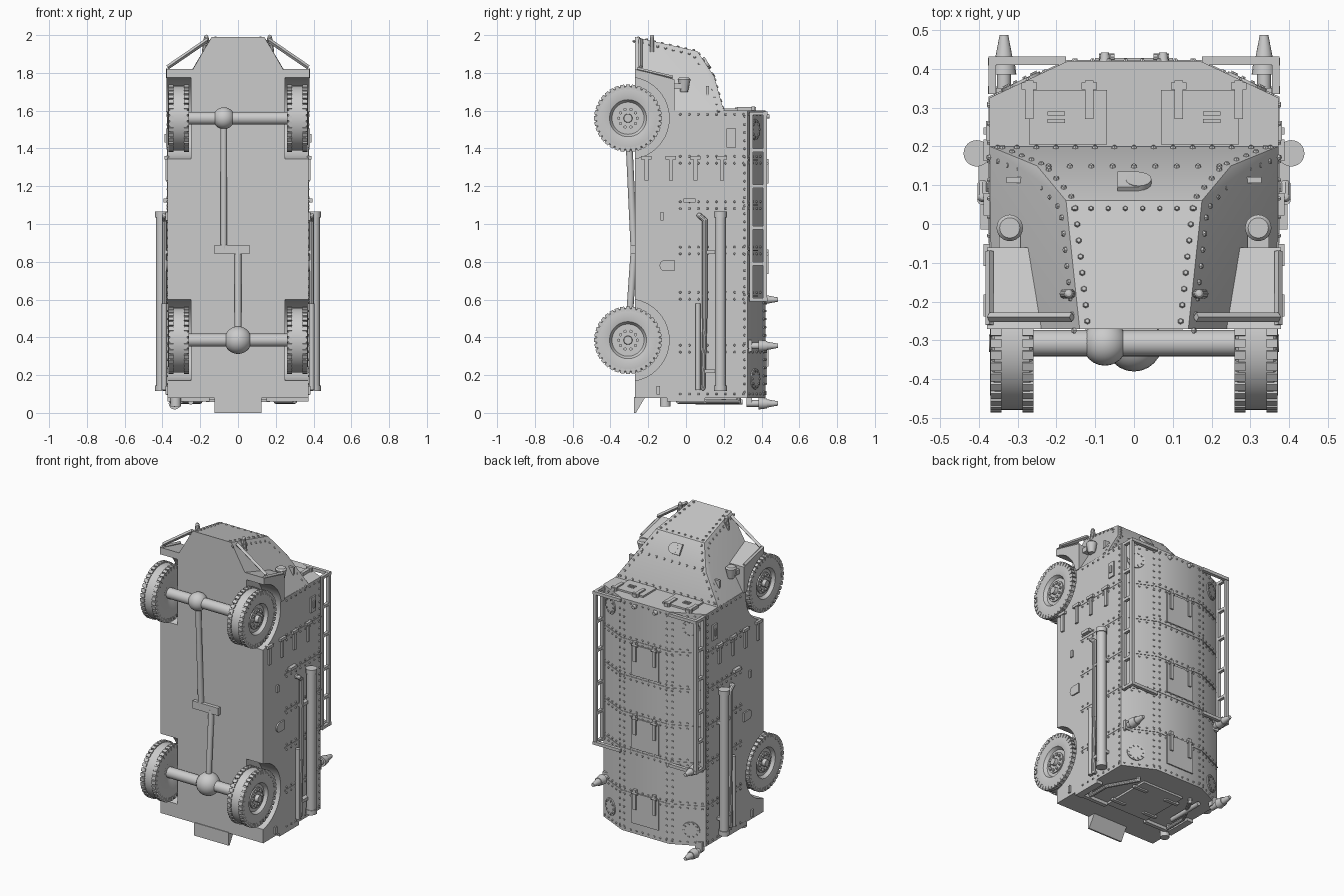
import bpy, bmesh, math
from mathutils import Vector, Matrix

if "Cube" in bpy.data.objects:
    bpy.data.objects.remove(bpy.data.objects["Cube"])

paint = bpy.data.materials.new("grey_paint")
paint.use_nodes = True
GREY = (0.6, 0.6, 0.6, 1)
paint.diffuse_color = GREY
paint.node_tree.nodes["Principled BSDF"].inputs["Base Color"].default_value = GREY
parts = []
SIDES = (-1, 1)


def finish(name, bm):
    bmesh.ops.recalc_face_normals(bm, faces=bm.faces)
    me = bpy.data.meshes.new(name)
    bm.to_mesh(me)
    bm.free()
    me.materials.append(paint)
    ob = bpy.data.objects.new(name, me)
    bpy.context.collection.objects.link(ob)
    parts.append(ob)
    return ob


def box(bm, x, y, z, sx, sy, sz, rot=None):
    m = Matrix.Translation((x, y, z)) @ (rot or Matrix()) @ Matrix.Diagonal((sx, sy, sz, 1))
    bmesh.ops.create_cube(bm, size=1, matrix=m)


def rod(bm, a, b, r, r2=None, seg=16):
    a, b = Vector(a), Vector(b)
    d = b - a
    m = Matrix.Translation((a + b) / 2) @ d.to_track_quat('Z', 'Y').to_matrix().to_4x4()
    bmesh.ops.create_cone(bm, cap_ends=True, segments=seg, radius1=r,
                          radius2=r if r2 is None else r2, depth=d.length, matrix=m)


def pipe(bm, pts, r, seg=10):
    for a, b in zip(pts, pts[1:]):
        rod(bm, a, b, r, seg=seg)
    for p in pts[1:-1]:
        bmesh.ops.create_uvsphere(bm, u_segments=seg, v_segments=6, radius=r, matrix=Matrix.Translation(p))


def prism(bm, pts, axis, lo, hi):
    # extrude a 2D outline along x (outline is y,z) or along z (outline is x,y)
    put = (lambda p, t: (t, p[0], p[1])) if axis == 'x' else (lambda p, t: (p[0], p[1], t))
    f = bm.faces.new([bm.verts.new(put(p, lo)) for p in pts])
    geo = bmesh.ops.extrude_face_region(bm, geom=[f])["geom"]
    vs = [v for v in geo if isinstance(v, bmesh.types.BMVert)]
    bmesh.ops.translate(bm, vec=(hi - lo, 0, 0) if axis == 'x' else (0, 0, hi - lo), verts=vs)


def rivets(bm, a, b, normal, step=0.042, r=0.0075, inset=0.02):
    a, b, n = Vector(a), Vector(b), Vector(normal).normalized()
    d = b - a
    count = max(2, int((d.length - 2 * inset) / step) + 1)
    for i in range(count):
        p = a + d.normalized() * (inset + (d.length - 2 * inset) * i / (count - 1))
        rod(bm, p - n * 0.002, p + n * 0.006, r, r * 0.6, 6)


# body shell, nose and front fenders
HW, ROOF, SHOULDER, RX = 0.372, 0.42, 0.325, 0.17
section = [(-HW, -0.27), (HW, -0.27), (HW, SHOULDER), (RX, ROOF), (-RX, ROOF), (-HW, SHOULDER)]
bm = bmesh.new()
prism(bm, section, 'z', 0.08, 1.6)
hull = finish("hull", bm)

bm = bmesh.new()
nose_edge = [(0.14, -0.27, 1.99), (0.175, 0.06, 1.915), (0.25, 0.15, 1.78),
             (HW, 0.2, 1.6), (HW, -0.27, 1.59)]
for s in SIDES:
    for x, y, z in nose_edge:
        bm.verts.new((s * x, y, z))
bmesh.ops.convex_hull(bm, input=bm.verts)
bmesh.ops.dissolve_limit(bm, angle_limit=0.02, verts=bm.verts, edges=bm.edges)
nose = finish("nose", bm)

bm = bmesh.new()
for s in SIDES:
    prism(bm, [(-0.27, 1.82), (-0.06, 1.765), (-0.06, 1.595), (-0.27, 1.595)], 'x',
          *sorted((s * 0.24, s * 0.378)))
fenders = finish("front_fenders", bm)

# wheel arches cut into the body
AXLES = (0.385, 1.56)
AY = -0.307
bm = bmesh.new()
for z in AXLES:
    for s in SIDES:
        rod(bm, (s * 0.25, AY, z), (s * 0.5, AY, z), 0.218, seg=40)
arch = finish("arch_cutter", bm)
parts.remove(arch)
arch.hide_render = True
for ob in (hull, nose, fenders):
    mod = ob.modifiers.new("arches", 'BOOLEAN')
    mod.object, mod.operation, mod.solver = arch, 'DIFFERENCE', 'EXACT'
    bpy.context.view_layer.objects.active = ob
    bpy.ops.object.modifier_apply(modifier=mod.name)
bpy.data.objects.remove(arch)

# wheels: turned tyre, tread lugs, hub and bolts
tyre = [(0, 0.03), (0.03, 0.03), (0.03, 0.085), (0.05, 0.098), (0.057, 0.13),
        (0.052, 0.165), (0.045, 0.172), (-0.045, 0.172), (-0.052, 0.165), (-0.055, 0.09), (-0.03, 0.03)]
for z, end in zip(AXLES, ("rear", "front")):
    for s, side in zip(SIDES, ("right", "left")):
        bm = bmesh.new()
        loop = [bm.verts.new((s * x, 0, r)) for x, r in tyre]
        edges = [bm.edges.new(e) for e in zip(loop, loop[1:])]
        bmesh.ops.spin(bm, geom=loop + edges, axis=(1, 0, 0), cent=(0, 0, 0),
                       angle=2 * math.pi, steps=48, use_duplicate=False)
        bmesh.ops.remove_doubles(bm, verts=bm.verts, dist=0.0005)
        for i in range(36):
            rot = Matrix.Rotation(i * math.tau / 36, 4, 'X')
            for e in SIDES:
                p = rot @ Vector((e * 0.041, 0, 0.166))
                box(bm, *p, 0.028, 0.022, 0.026, rot)
        rod(bm, (0, 0, 0), (s * 0.037, 0, 0), 0.066, seg=24)
        rod(bm, (0, 0, 0), (s * 0.06, 0, 0), 0.027, 0.022)
        for i in range(10):
            a = i * math.tau / 10
            y, h = 0.049 * math.cos(a), 0.049 * math.sin(a)
            rod(bm, (s * 0.03, y, h), (s * 0.046, y, h), 0.009, seg=6)
        bmesh.ops.translate(bm, verts=bm.verts, vec=(s * 0.314, AY, z))
        finish(f"{end}_{side}_wheel", bm)

# drive train
bm = bmesh.new()
for z, x, r in ((AXLES[0], 0, 0.073), (AXLES[1], -0.075, 0.058)):
    rod(bm, (-0.3, AY, z), (0.3, AY, z), 0.034, seg=24)
    bmesh.ops.create_uvsphere(bm, u_segments=24, v_segments=14, radius=r, matrix=Matrix.Translation((x, AY, z)))
rod(bm, (-0.075, AY, 1.55), (-0.075, -0.275, 0.86), 0.018)
rod(bm, (0, AY, 0.4), (0, -0.275, 0.86), 0.018)
box(bm, -0.032, -0.275, 0.865, 0.185, 0.035, 0.05)
finish("drive_train", bm)

# plate seams wrapped over the body
SEAMS = (1.34, 1.1, 0.86, 0.62, 0.34)
bm = bmesh.new()
band = [(x * 1.006, y + 0.003 if y > 0 else -0.05) for x, y in section]
for z in SEAMS:
    prism(bm, band, 'z', z - 0.003, z + 0.003)
finish("plate_seams", bm)

# rivets
bm = bmesh.new()
slope = Vector((ROOF - SHOULDER, HW - RX, 0))
for z in SEAMS + (1.58, 0.1):
    for dz in ((-0.018, 0.018) if z in SEAMS else (0,)):
        rivets(bm, (-RX, ROOF, z + dz), (RX, ROOF, z + dz), (0, 1, 0))
        for s in SIDES:
            n = (s * slope.x, slope.y, 0)
            rivets(bm, (s * HW, SHOULDER, z + dz), (s * RX, ROOF, z + dz), n)
            rivets(bm, (s * HW, -0.05, z + dz), (s * HW, SHOULDER, z + dz), (s, 0, 0))
for s in SIDES:
    n = (s * slope.x, slope.y, 0)
    rivets(bm, (s * (RX - 0.015), ROOF, 0.09), (s * (RX - 0.015), ROOF, 1.59), (0, 1, 0))
    rivets(bm, (s * (RX + 0.02), ROOF - 0.009, 0.09), (s * (RX + 0.02), ROOF - 0.009, 1.59), n)
    rivets(bm, (s * HW, SHOULDER - 0.015, 0.09), (s * HW, SHOULDER - 0.015, 1.59), (s, 0, 0))
    # rows along both sides of each nose edge
    P = [Vector((s * x, y, z)) for x, y, z in nose_edge]
    cheek = (s * 0.86, 0.05, 0.5)
    inner = [Vector((s * 0.012, -0.024, -0.018))] * 2
    for a, b in zip(P, P[1:4]):
        rivets(bm, a + inner[0], b + inner[0], cheek, 0.04, 0.009)
    for a, b, n in ((P[0], P[1], (0, 0.22, 1)), (P[1], P[2], (0, 0.83, 0.55)), (P[2], P[3], (0, 0.96, 0.27))):
        off = Vector((-s * 0.022, 0, 0))
        rivets(bm, a + off, b + off, n, 0.04, 0.009)
rivets(bm, (-0.175, 0.04, 1.92), (0.175, 0.04, 1.92), (0, 0.22, 1))
rivets(bm, (-0.24, 0.148, 1.783), (0.24, 0.148, 1.783), (0, 0.9, 0.45), 0.05, 0.009)
rivets(bm, (-HW, 0.196, 1.615), (HW, 0.196, 1.615), (0, 0.96, 0.27), 0.05, 0.009)
finish("rivets", bm)

# roof rack rails
bm = bmesh.new()
for s in SIDES:
    for y in (0.345, 0.418):
        box(bm, s * 0.365, y, 1.09, 0.022, 0.02, 1.0)
    for z in (1.585, 1.39, 1.2, 0.98, 0.79, 0.6):
        box(bm, s * 0.365, 0.38, z, 0.02, 0.09, 0.018)
    for z in (1.585, 0.6):
        box(bm, s * 0.275, 0.42, z, 0.2, 0.022, 0.02)
finish("roof_rack", bm)

# roof hatches with strap hinges, round shoulder covers
bm = bmesh.new()
for z in (1.22, 0.74, 0.25):
    box(bm, 0, ROOF, z, 0.2, 0.016, 0.2)
    for x in (-0.07, 0.07):
        box(bm, x, ROOF + 0.008, z + 0.06, 0.022, 0.018, 0.13)
        rod(bm, (x - 0.02, ROOF + 0.01, z + 0.1), (x + 0.02, ROOF + 0.01, z + 0.1), 0.009, seg=8)
for s in SIDES:
    n = Vector((s * slope.x, slope.y, 0)).normalized()
    for z in (1.5, 0.18):
        c = Vector((s * 0.29, SHOULDER + 0.0385, z))
        rod(bm, c - n * 0.005, c + n * 0.007, 0.055, seg=24)
        for i in range(10):
            a = i * math.tau / 10
            p = c + Vector((n.y * s, -abs(n.x), 0)) * 0.043 * math.cos(a) + Vector((0, 0, 0.043 * math.sin(a)))
            rod(bm, p, p + n * 0.012, 0.006, seg=6)
finish("roof_hatches", bm)

# stub cones on the roof
bm = bmesh.new()
for x, z in ((-0.335, 0.6), (0.335, 0.355), (-0.335, 0.05)):
    rod(bm, (x, 0.32, z), (x, 0.385, z), 0.018)
    rod(bm, (x, 0.385, z), (x, 0.43, z), 0.032, 0.026)
    rod(bm, (x, 0.43, z), (x, 0.487, z), 0.022, 0.011)
    box(bm, x, 0.335, max(z, 0.08), 0.05, 0.03, 0.06)
finish("stub_cones", bm)

# silencers and side pipes
bm = bmesh.new()
for s in SIDES:
    x = s * 0.405
    rod(bm, (x, 0.182, 0.13), (x, 0.182, 1.05), 0.029, seg=24)
    for z in (0.13, 1.05):
        rod(bm, (x, 0.182, z - 0.015), (x, 0.182, z + 0.015), 0.034, seg=24)
    pipe(bm, [(s * 0.36, 0.07, 1.045), (s * 0.39, 0.07, 1.045), (s * 0.39, 0.1, 1.02), (s * 0.39, 0.1, 0.5)], 0.014)
    pipe(bm, [(s * 0.39, 0.1, 0.5), (s * 0.39, 0.09, 0.13), (s * 0.36, 0.09, 0.13)], 0.012)
    rod(bm, (s * 0.39, 0.063, 0.12), (s * 0.39, 0.063, 0.58), 0.014)
    for z in (0.22, 0.85):
        box(bm, s * 0.385, 0.15, z, 0.03, 0.12, 0.02)
finish("silencers", bm)

# side fittings: strap hinges, ports, handles
bm = bmesh.new()
for s in SIDES:
    for y in (-0.21, -0.08, 0.05, 0.19):
        box(bm, s * 0.376, y, 1.35, 0.024, 0.056, 0.018)
        box(bm, s * 0.374, y, 1.29, 0.018, 0.022, 0.12)
    box(bm, s * 0.373, 0.24, 1.455, 0.016, 0.05, 0.1)
    box(bm, s * 0.378, 0.24, 1.455, 0.02, 0.018, 0.045)
    box(bm, s * 0.38, 0.018, 1.125, 0.03, 0.065, 0.02)
    box(bm, s * 0.375, -0.127, 1.04, 0.015, 0.018, 0.045)
    box(bm, s * 0.373, -0.085, 0.78, 0.016, 0.05, 0.06)
    rod(bm, (s * 0.365, -0.11, 0.78), (s * 0.381, -0.11, 0.78), 0.03)
    box(bm, s * 0.375, -0.147, 0.12, 0.015, 0.018, 0.045)
    box(bm, s * 0.308, 0.113, 1.705, 0.04, 0.016, 0.05)
finish("side_fittings", bm)

# windscreen shutters, vents and nose hatch
bm = bmesh.new()
for s in SIDES:
    box(bm, s * 0.17, 0.275, 1.602, 0.2, 0.14, 0.018)
    for x in (0.115, 0.27):
        box(bm, s * x, 0.32, 1.61, 0.022, 0.1, 0.02)
        box(bm, s * x, 0.355, 1.61, 0.04, 0.018, 0.026)
    for y in (0.265, 0.285):
        box(bm, s * 0.2, y, 1.611, 0.045, 0.01, 0.01)
    rod(bm, (s * 0.075, 0.41, 1.57), (s * 0.075, 0.442, 1.57), 0.016, 0.01)
tilt = Matrix.Rotation(math.radians(-56), 4, 'X')
box(bm, -0.015, 0.107, 1.85, 0.055, 0.07, 0.02, tilt)
c = Vector((0.012, 0.107, 1.85))
rod(bm, c - Vector((0, 0.008, 0.005)), c + Vector((0, 0.009, 0.006)), 0.033)
finish("front_fittings", bm)

# headlamps, front bars and tow eyes
bm = bmesh.new()
for s in SIDES:
    rod(bm, (s * 0.32, -0.01, 1.7), (s * 0.32, -0.01, 1.765), 0.02, 0.034, 24)
    rod(bm, (s * 0.32, -0.01, 1.765), (s * 0.32, -0.01, 1.775), 0.034, 0.026, 24)
    box(bm, s * 0.32, -0.045, 1.73, 0.055, 0.04, 0.03)
    rod(bm, (s * 0.372, -0.24, 1.83), (s * 0.16, -0.24, 1.975), 0.012, seg=4)
    rod(bm, (s * 0.372, -0.26, 1.82), (s * 0.372, -0.07, 1.775), 0.01, seg=4)
    pipe(bm, [(s * 0.155, -0.18, 1.92), (s * 0.168, -0.18, 1.99), (s * 0.18, -0.18, 1.91)], 0.012)
finish("lamps_and_guards", bm)

# tail: tow plate, stowed tools, door and pipes
bm = bmesh.new()
prism(bm, [(-0.275, 0), (-0.265, 0), (-0.215, 0.085), (-0.275, 0.085)], 'x', -0.125, 0.125)
box(bm, 0, 0.1, 0.077, 0.3, 0.34, 0.02)
for s in SIDES:
    box(bm, s * 0.25, -0.08, 0.075, 0.2, 0.025, 0.03)
    box(bm, s * 0.35, 0.0, 0.075, 0.045, 0.2, 0.03)
    pipe(bm, [(s * 0.2, 0.28, 0.08), (s * 0.2, 0.28, 0.06), (s * 0.3, 0.1, 0.06), (s * 0.3, -0.04, 0.06), (s * 0.3, -0.04, 0.08)], 0.012)
    for y in (0.0, 0.2):
        box(bm, s * 0.12, y, 0.066, 0.1, 0.022, 0.016)
rod(bm, (-0.33, -0.11, 0.08), (-0.33, -0.11, 0.035), 0.028)
rod(bm, (-0.25, 0.05, 0.058), (-0.25, 0.3, 0.058), 0.014)
finish("tail_fittings", bm)

for ob in bpy.context.view_layer.objects:
    ob.select_set(ob in parts)
bpy.context.view_layer.objects.active = hull
bpy.ops.object.shade_smooth_by_angle(angle=math.radians(30))
